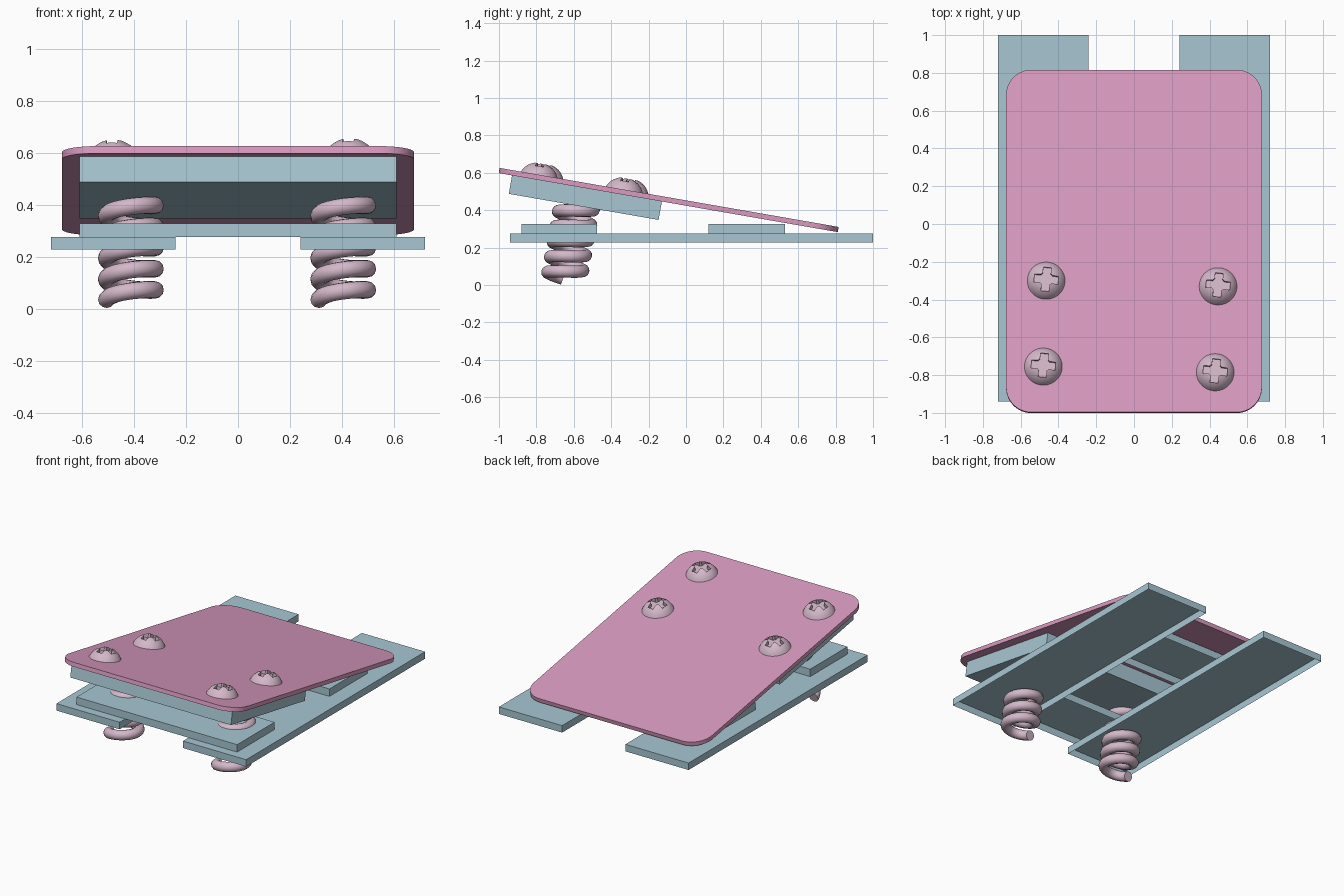
import bpy, bmesh, math
from mathutils import Matrix, Vector

if "Cube" in bpy.data.objects:
    bpy.data.objects.remove(bpy.data.objects["Cube"])


def material(name, rgb):
    m = bpy.data.materials.new(name)
    m.diffuse_color = (*rgb, 1)
    m.use_nodes = True
    m.node_tree.nodes["Principled BSDF"].inputs["Base Color"].default_value = m.diffuse_color
    return m


BLUE = material("pale blue", (0.39, 0.565, 0.645))
PINK = material("pink", (0.70, 0.325, 0.525))
METAL = material("pinkish metal", (0.66, 0.48, 0.59))

# Tilted frame shared by the pedal, its backing pad and the screws
TILT = Matrix.Rotation(math.radians(-9.87), 4, 'X')
PEDAL = Matrix.Translation((0, -0.09, 0.468)) @ TILT


def finish(name, bm, mat, matrix=Matrix(), smooth=None):
    bmesh.ops.recalc_face_normals(bm, faces=bm.faces)
    mesh = bpy.data.meshes.new(name)
    bm.to_mesh(mesh)
    bm.free()
    mesh.materials.append(mat)
    ob = bpy.data.objects.new(name, mesh)
    bpy.context.collection.objects.link(ob)
    ob.matrix_world = matrix
    if smooth:
        mesh.shade_smooth()
        mesh.set_sharp_from_angle(angle=math.radians(smooth))
    return ob


def prism(points, z0, z1):
    """Extrude a flat outline from z0 to z1."""
    bm = bmesh.new()
    face = bm.faces.new([bm.verts.new((x, y, z0)) for x, y in points])
    up = bmesh.ops.extrude_face_region(bm, geom=[face])["geom"]
    verts = [g for g in up if isinstance(g, bmesh.types.BMVert)]
    bmesh.ops.translate(bm, verts=verts, vec=(0, 0, z1 - z0))
    return bm


def board(name, x0, x1, y0, y1, z0, z1, matrix=Matrix(), open_below=False):
    bm = prism([(x0, y0), (x1, y0), (x1, y1), (x0, y1)], z0, z1)
    bmesh.ops.recalc_face_normals(bm, faces=bm.faces)
    if open_below:
        low = [f for f in bm.faces if f.normal.z < -0.5]
        bmesh.ops.delete(bm, geom=low, context='FACES_ONLY')
    return finish(name, bm, BLUE, matrix)


# Base rails and cross boards, open underneath
for side, x0, x1 in (("left", -0.72, -0.24), ("right", 0.24, 0.72)):
    board(side + "_rail", x0, x1, -0.94, 1.0, 0.228, 0.276, open_below=True)
for end, y0, y1 in (("front", -0.88, -0.475), ("back", 0.12, 0.53)):
    board(end + "_cross_board", -0.61, 0.61, y0, y1, 0.276, 0.327, open_below=True)

# Backing pad under the pedal
board("backing_pad", -0.61, 0.61, -0.848, -0.035, -0.128, -0.028, PEDAL)

# Pedal plate with rounded corners
W, L, R = 0.677, 0.92, 0.135
outline = []
for k, (sx, sy) in enumerate(((1, 1), (-1, 1), (-1, -1), (1, -1))):
    for i in range(13):
        a = math.radians(90 * k + 7.5 * i)
        outline.append((sx * (W - R) + R * math.cos(a), sy * (L - R) + R * math.sin(a)))
finish("pedal_plate", prism(outline, -0.028, 0), PINK, PEDAL, 30)

# Dome screw head, lathed from a spherical cap
RAD, HEIGHT, SEG, RINGS = 0.1, 0.067, 40, 9
ball = (RAD ** 2 + HEIGHT ** 2) / (2 * HEIGHT)
edge = math.asin(RAD / ball)
bm = bmesh.new()
rings = []
for j in range(RINGS):
    t = edge * (1 - j / RINGS)
    r, z = ball * math.sin(t), ball * math.cos(t) - ball + HEIGHT
    rings.append([bm.verts.new((r * math.cos(2 * math.pi * i / SEG),
                                r * math.sin(2 * math.pi * i / SEG), z)) for i in range(SEG)])
top = bm.verts.new((0, 0, HEIGHT))
bm.faces.new(rings[0][::-1])
for i in range(SEG):
    n = (i + 1) % SEG
    for a, b in zip(rings, rings[1:]):
        bm.faces.new((a[i], a[n], b[n], b[i]))
    bm.faces.new((rings[-1][i], rings[-1][n], top))
head = finish("screw_head", bm, METAL, smooth=35)

# Cross recess with softened inner corners
arm, half, soft = 0.064, 0.021, 0.031
quarter = [(arm, -half), (arm, half), (soft, half), (half, soft)]
cross = []
for k in range(4):
    c, s = (1, 0, -1, 0)[k], (0, 1, 0, -1)[k]
    cross += [(x * c - y * s, x * s + y * c) for x, y in quarter]
cutter = finish("recess_cutter", prism(cross, 0.03, 0.12), METAL)
cutter.hide_render = True
mod = head.modifiers.new("recess", 'BOOLEAN')
mod.operation, mod.solver, mod.object = 'DIFFERENCE', 'EXACT', cutter
bpy.context.view_layer.objects.active = head
bpy.ops.object.modifier_apply(modifier=mod.name)
bpy.data.objects.remove(cutter)
head.data.set_sharp_from_angle(angle=math.radians(35))

# Four screws on the pedal
spots = [(-0.465, -0.30), (0.445, -0.33), (-0.48, -0.755), (0.43, -0.785)]
for n, (x, y) in enumerate(spots):
    ob = head if n == 0 else head.copy()
    if n:
        bpy.context.collection.objects.link(ob)
    ob.name = "screw_head_%d" % (n + 1)
    local = Matrix.Translation((x, (y + 0.09) / math.cos(math.radians(9.87)), 0))
    ob.matrix_world = PEDAL @ local @ Matrix.Rotation(math.radians(-6), 4, 'Z')


def spring(name, x):
    """Tube swept along a helix square to the pedal."""
    radius, tube, pitch, turns, per, sides = 0.094, 0.033, 0.0825, 4.75, 28, 12
    bm = bmesh.new()
    prev = None
    steps = int(turns * per)
    for i in range(steps + 1):
        a = math.radians(185) + 2 * math.pi * i / per
        out = Vector((math.cos(a), math.sin(a), 0))
        tangent = Vector((-radius * math.sin(a), radius * math.cos(a), pitch / (2 * math.pi))).normalized()
        side = tangent.cross(out)
        centre = out * radius + Vector((0, 0, pitch * i / per))
        ring = [bm.verts.new(centre + tube * (math.cos(b) * out + math.sin(b) * side))
                for b in (2 * math.pi * k / sides for k in range(sides))]
        if prev:
            for k in range(sides):
                n = (k + 1) % sides
                bm.faces.new((prev[k], prev[n], ring[n], ring[k]))
        if i in (0, steps):
            bm.faces.new(ring)
        prev = ring
    finish(name, bm, METAL, Matrix.Translation((x, -0.652, 0.033)) @ TILT, 50)


spring("left_spring", -0.412)
spring("right_spring", 0.405)
